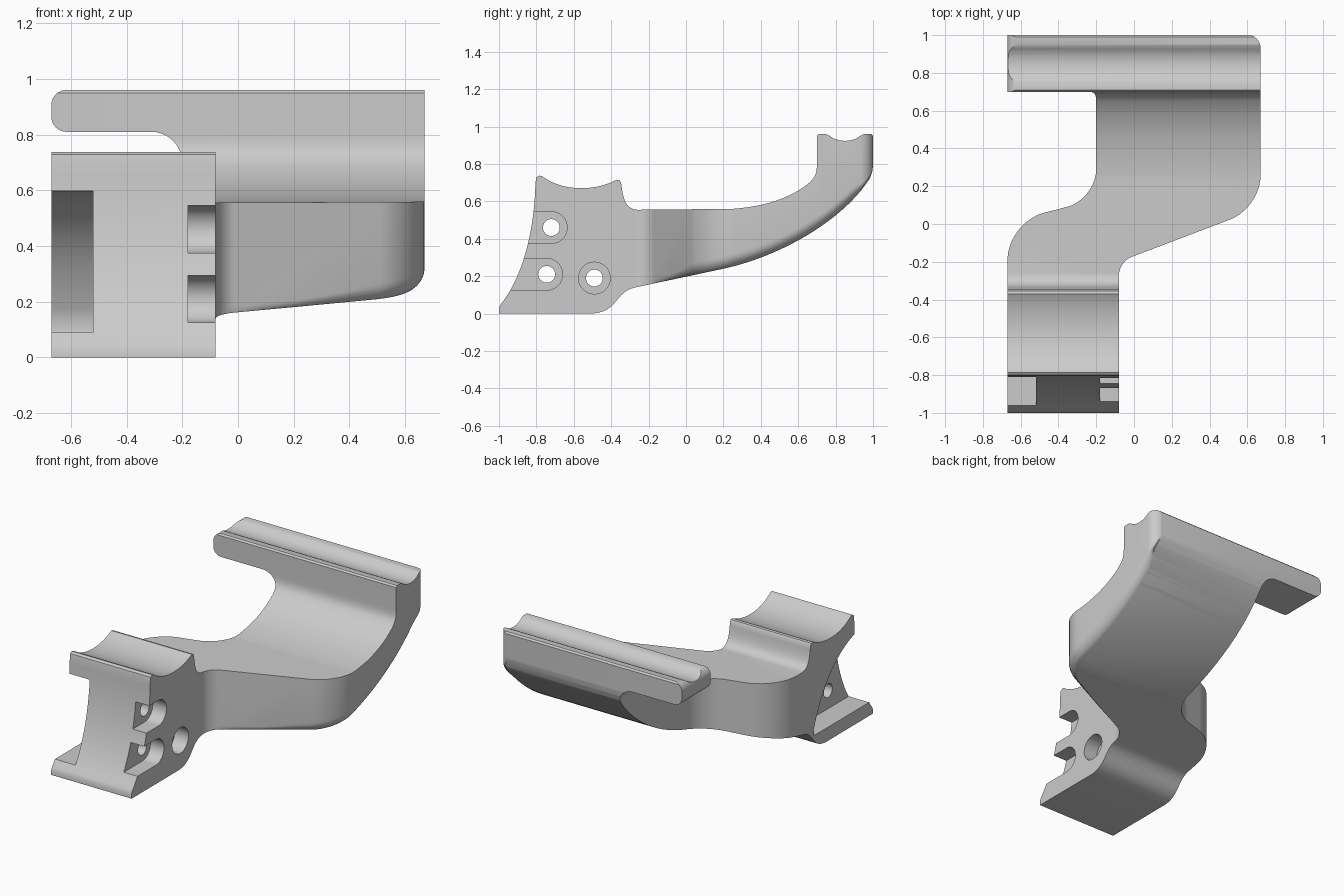
import bpy, bmesh, math
from mathutils import Vector

if "Cube" in bpy.data.objects:
    bpy.data.objects.remove(bpy.data.objects["Cube"])


def bez(a, b, c, d, n=12):
    out = []
    for i in range(n + 1):
        t = i / n
        w = ((1-t)**3, 3*t*(1-t)**2, 3*t*t*(1-t), t**3)
        out.append(tuple(sum(k * p[j] for k, p in zip(w, (a, b, c, d))) for j in (0, 1)))
    return out


def rounded(corners, n=10):
    """Polygon with (u, v, setback) corners turned into arcs."""
    out = []
    for i, (u, v, s) in enumerate(corners):
        p = Vector((u, v))
        if s == 0:
            out.append((u, v))
            continue
        q, r = Vector(corners[i-1][:2]), Vector(corners[(i+1) % len(corners)][:2])
        a, b = p + (q-p).normalized()*s, p + (r-p).normalized()*s
        out += bez(a, a.lerp(p, .55), b.lerp(p, .55), b, n)
    return out


def loft(name, rings):
    """Closed solid through rings of equal vertex count."""
    bm = bmesh.new()
    vs = [[bm.verts.new(p) for p in ring] for ring in rings]
    n = len(rings[0])
    for lo, hi in zip(vs, vs[1:]):
        for i in range(n):
            bm.faces.new((lo[i], lo[(i+1) % n], hi[(i+1) % n], hi[i]))
    caps = [bm.faces.new(vs[0]), bm.faces.new(vs[-1])]
    bmesh.ops.triangulate(bm, faces=bm.faces[:] if len(rings) > 2 else caps)
    bmesh.ops.recalc_face_normals(bm, faces=bm.faces[:])
    me = bpy.data.meshes.new(name)
    bm.to_mesh(me)
    bm.free()
    ob = bpy.data.objects.new(name, me)
    bpy.context.collection.objects.link(ob)
    return ob


def prism_x(name, pts, x0, x1):
    return loft(name, [[(x, y, z) for y, z in pts] for x in (x0, x1)])


def boolean(ob, other, op):
    m = ob.modifiers.new(op, 'BOOLEAN')
    m.operation, m.solver, m.object = op, 'EXACT', other
    bpy.context.view_layer.objects.active = ob
    bpy.ops.object.modifier_apply(modifier=m.name)
    bpy.data.objects.remove(other)


def circle(y, z, r, start=0, turn=2*math.pi, n=32, closed=False):
    return [(y + r*math.cos(start+turn*i/n), z + r*math.sin(start+turn*i/n))
            for i in range(n + closed)]


# Side profile: underside, rail, inner curve, saddle, concave front
under = ([(-1, 0)] + bez((-.5, 0), (-.36, .01), (-.38, .12), (-.27, .14))
         + bez((.2, .24), (.5, .305), (.83, .49), (.982, .72), 24)
         + [(.995, .755), (1, .79)])
profile = (under + [(1, .95), (.99, .96), (.95, .96)]
           + bez((.93, .95), (.89, .915), (.81, .915), (.77, .95))
           + [(.75, .96), (.71, .96), (.70, .95)]
           + bez((.70, .80), (.70, .75), (.69, .73), (.66, .70), 8)
           + bez((.65, .692), (.57, .63), (.45, .575), (.25, .56), 16)
           + bez((-.26, .555), (-.32, .56), (-.335, .6), (-.347, .70))
           + [(-.355, .713)]
           + bez((-.37, .716), (-.48, .655), (-.66, .65), (-.77, .735), 20)
           + [(-.785, .738), (-.80, .728)]
           + bez((-.805, .70), (-.81, .45), (-.87, .2), (-.99, .05), 20)
           + [(-1, .03)])
bracket = prism_x("bracket_arm", profile, -.8, .8)


def under_z(y):
    for (a, za), (b, zb) in zip(under, under[1:]):
        if a <= y <= b:
            return za + (zb-za)*(y-a)/(b-a)
    return under[0][1] if y < 0 else under[-1][1]


# Plan outline, its lower right edge blended into the underside
raw = rounded([(-.67, -1.1, 0), (-.08, -1.1, 0), (-.08, -.2, .07), (.67, .085, .17),
               (.67, 1.002, .07), (-.67, 1.002, 0), (-.67, .66, 0), (-.2, .66, 0),
               (-.2, .13, .16), (-.67, .01, .2)])
plan = []
for a, b in zip(raw, raw[1:] + raw[:1]):
    a, b = Vector(a), Vector(b)
    k = max(1, math.ceil((b-a).length / .05))
    plan += [a.lerp(b, i/k) for i in range(k)]
info = []
for i, p in enumerate(plan):
    t = ((p - plan[i-1]).normalized()
         + (plan[(i+1) % len(plan)] - p).normalized()).normalized()
    r = .07*min(1, max(0, (p.x+.05)/.6))*min(1, max(0, (1-p.y)/.1))
    info.append((p, Vector((-t.y, t.x)), r))


def ring(theta, z=None):
    out = []
    for p, nrm, r in info:
        q = p + nrm*r*(1-math.sin(theta))
        h = max(r, .03)*(1-math.cos(theta)) - .003
        out.append((q.x, q.y, under_z(p.y) + h if z is None else z))
    return out


rings = [ring(0, -.2)] + [ring(k*math.pi/12) for k in range(7)] + [ring(math.pi/2, 1.2)]
boolean(bracket, loft("plan_cutter", rings), 'INTERSECT')

# Merge the flat facets left by the blend
bm = bmesh.new()
bm.from_mesh(bracket.data)
bmesh.ops.remove_doubles(bm, verts=bm.verts[:], dist=.0002)
bmesh.ops.dissolve_limit(bm, angle_limit=math.radians(.2), verts=bm.verts[:],
                         edges=bm.edges[:])
bm.to_mesh(bracket.data)
bm.free()

# Bolt holes with counterbores, two of them open to the front
for y, z, open_front in ((-.72, .46, 1), (-.745, .21, 1), (-.49, .19, 0)):
    if open_front:
        bore = circle(y, z, .085, -math.pi/2, math.pi, 16, True)
        bore += [(-1.2, z+.085), (-1.2, z-.085)]
    else:
        bore = circle(y, z, .085)
    boolean(bracket, prism_x("bore_cutter", bore, -.18, .1), 'DIFFERENCE')
    boolean(bracket, prism_x("hole_cutter", circle(y, z, .045), -.6, -.1), 'DIFFERENCE')

# Deep recess on the left of the clamp
recess = ([(-1.2, .6), (-.82, .6)]
          + bez((-.79, .595), (-.6, .53), (-.46, .36), (-.38, .13), 16)
          + [(-.385, .09), (-1.2, .09)])
boolean(bracket, prism_x("recess_cutter", recess, -.8, -.52), 'DIFFERENCE')

# Free end of the rail: clear below it and round its end
rail = rounded([(-.9, -.1, 0), (-.201, -.1, 0), (-.201, .81, .11), (-.6705, .81, .055),
                (-.6705, .9605, .055), (-.5, .9605, 0), (-.5, 1.1, 0), (-.9, 1.1, 0)])
boolean(bracket, loft("rail_cutter", [[(x, y, z) for x, z in rail] for y in (.6, 1.2)]),
        'DIFFERENCE')

bpy.ops.object.select_all(action='DESELECT')
bracket.select_set(True)
bpy.context.view_layer.objects.active = bracket
bpy.ops.object.shade_smooth_by_angle(angle=math.radians(30))
